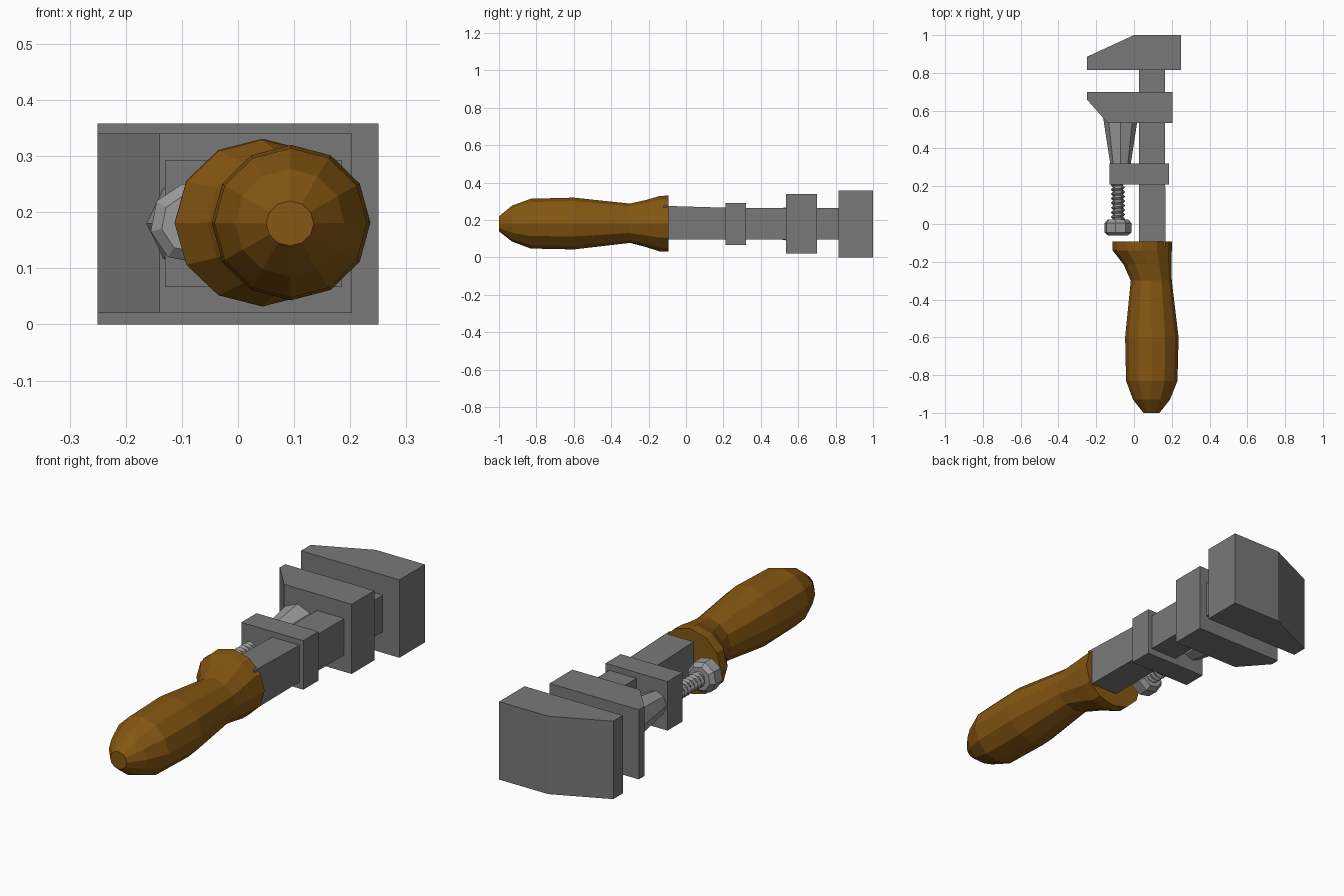
import bpy, bmesh, math

if "Cube" in bpy.data.objects:
    bpy.data.objects.remove(bpy.data.objects["Cube"])


def material(name, rgb):
    m = bpy.data.materials.new(name)
    m.diffuse_color = (*rgb, 1)
    m.use_nodes = True
    m.node_tree.nodes["Principled BSDF"].inputs["Base Color"].default_value = m.diffuse_color
    return m


IRON = material("dark iron", (0.19, 0.19, 0.19))
STEEL = material("light steel", (0.32, 0.32, 0.32))
WOOD = material("brown wood", (0.24, 0.095, 0.006))


def loft(name, rings, mat):
    """Skin a list of equal-length point rings and cap both ends."""
    bm = bmesh.new()
    vs = [[bm.verts.new(p) for p in ring] for ring in rings]
    n = len(vs[0])
    for a, b in zip(vs, vs[1:]):
        for i in range(n):
            j = (i + 1) % n
            bm.faces.new((a[i], a[j], b[j], b[i]))
    bm.faces.new(vs[0])
    bm.faces.new(vs[-1])
    bmesh.ops.recalc_face_normals(bm, faces=bm.faces)
    me = bpy.data.meshes.new(name)
    bm.to_mesh(me)
    bm.free()
    me.materials.append(mat)
    ob = bpy.data.objects.new(name, me)
    bpy.context.collection.objects.link(ob)
    return ob


def ellipse(y, x0, x1, z0, z1, n, phase=0.0):
    cx, cz, rx, rz = (x0 + x1) / 2, (z0 + z1) / 2, (x1 - x0) / 2, (z1 - z0) / 2
    angles = [2 * math.pi * (i + phase) / n for i in range(n)]
    return [(cx + rx * math.cos(a), y, cz + rz * math.sin(a)) for a in angles]


def rect(y, x0, x1, z0, z1):
    return [(x0, y, z0), (x1, y, z0), (x1, y, z1), (x0, y, z1)]


def plate(name, outline, z0, z1, mat):
    return loft(name, [[(x, y, z) for x, y in outline] for z in (z0, z1)], mat)


# Jaws
plate("fixed_jaw", [(-0.25, 0.815), (0.25, 0.815), (0.25, 1.0), (0.0, 1.0), (-0.25, 0.885)],
      0.0, 0.358, IRON)
plate("sliding_jaw", [(-0.25, 0.70), (0.203, 0.70), (0.203, 0.535), (-0.14, 0.535), (-0.25, 0.66)],
      0.02, 0.34, IRON)

# Bar, slightly thicker towards the handle
loft("bar", [rect(-0.12, 0.027, 0.168, 0.097, 0.276),
             rect(0.25, 0.027, 0.165, 0.097, 0.265),
             rect(0.85, 0.027, 0.165, 0.097, 0.265)], IRON)

# Collar carrying the screw
loft("collar", [rect(y, -0.13, 0.185, 0.067, 0.292) for y in (0.21, 0.32)], IRON)

# Tapered stem behind the sliding jaw
loft("stem", [ellipse(0.30, -0.123, -0.02, 0.128, 0.232, 8),
              ellipse(0.56, -0.163, 0.02, 0.088, 0.272, 8)], STEEL)

# Threaded screw: ring radius follows a helical triangle wave
rings = []
PITCH, SIDES = 0.024, 12
for k in range(45):
    y = -0.01 + k * PITCH / 4
    ring = []
    for i in range(SIDES):
        t = (k / 4 + i / SIDES) % 1
        r = 0.026 + 0.012 * (1 - abs(2 * t - 1))
        a = 2 * math.pi * i / SIDES
        ring.append((-0.085 + r * math.cos(a), y, 0.18 + r * math.sin(a)))
    rings.append(ring)
loft("screw", rings, STEEL)

# Adjusting knob with chamfered rims
loft("knob", [ellipse(y, -0.085 - r, -0.085 + r, 0.18 - r, 0.18 + r, 8, 0.25)
              for y, r in ((-0.062, 0.052), (-0.045, 0.072), (0.005, 0.072), (0.025, 0.055))], STEEL)

# Wooden handle with a flared, offset front end
HANDLE = [(-1.0, 0.05, 0.135, 0.14, 0.22), (-0.93, -0.005, 0.19, 0.085, 0.277),
          (-0.83, -0.042, 0.23, 0.048, 0.314), (-0.6, -0.047, 0.236, 0.043, 0.32),
          (-0.3, -0.017, 0.2, 0.078, 0.288), (-0.215, -0.055, 0.198, 0.056, 0.307),
          (-0.14, -0.113, 0.2, 0.032, 0.329), (-0.093, -0.113, 0.2, 0.032, 0.331)]
loft("handle", [ellipse(*h, 12) for h in HANDLE], WOOD)
